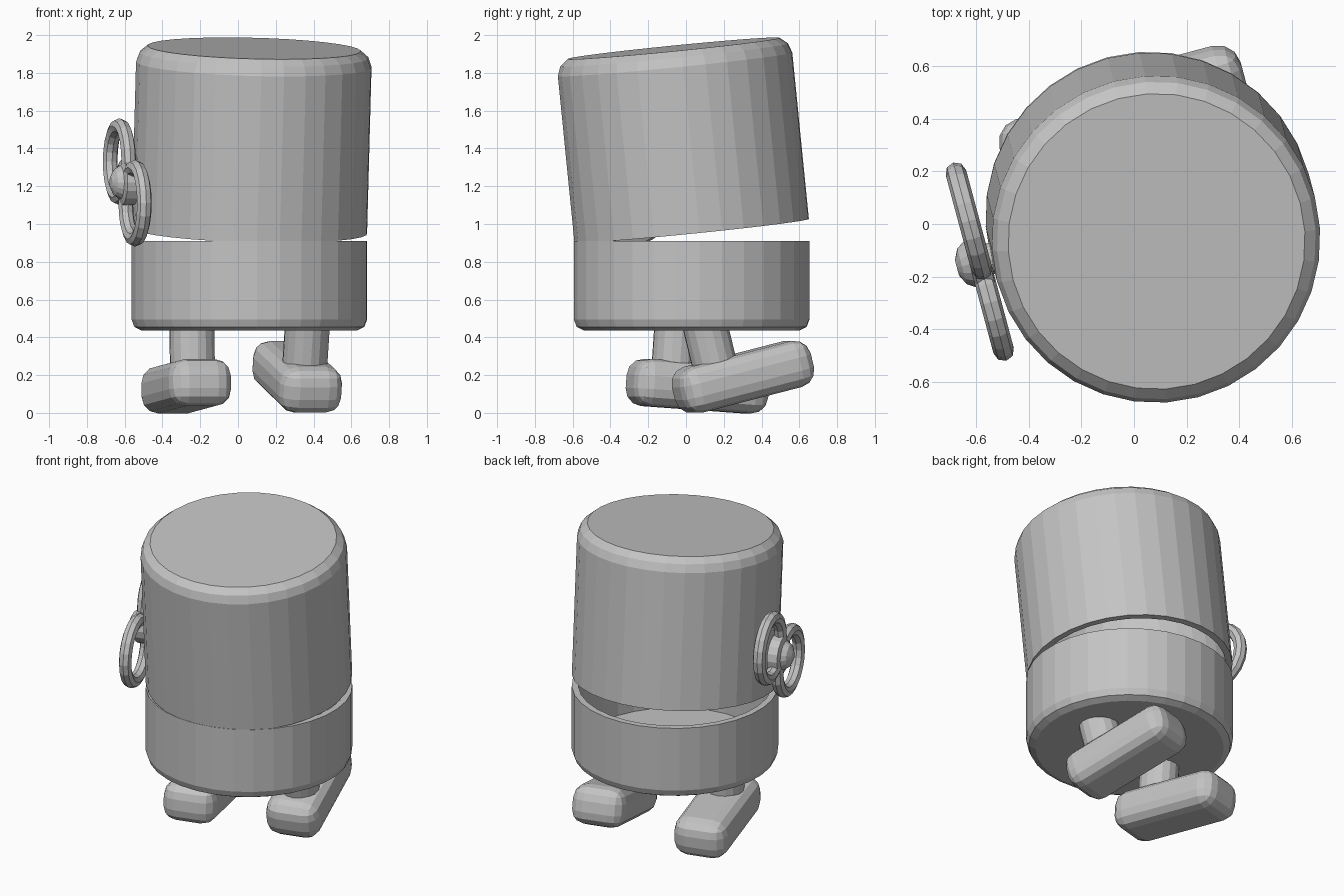
import bpy, bmesh
from math import radians, sin, cos, pi
from mathutils import Matrix

cube = bpy.data.objects.get("Cube")
if cube:
    bpy.data.objects.remove(cube)

grey = bpy.data.materials.new("plain grey")
grey.use_nodes = True
grey.diffuse_color = (0.55, 0.55, 0.55, 1)
bsdf = next(n for n in grey.node_tree.nodes if n.type == 'BSDF_PRINCIPLED')
bsdf.inputs["Base Color"].default_value = grey.diffuse_color


def place(x, y, z, pitch=0):
    return Matrix.Translation((x, y, z)) @ Matrix.Rotation(radians(pitch), 4, 'X')


# The whole toy is turned a little about the vertical
ROOT = Matrix.Translation((0.06, 0.03, 0)) @ Matrix.Rotation(radians(15), 4, 'Z')


def finish(name, bm, matrix):
    bmesh.ops.recalc_face_normals(bm, faces=bm.faces)
    mesh = bpy.data.meshes.new(name)
    bm.to_mesh(mesh)
    bm.free()
    mesh.materials.append(grey)
    obj = bpy.data.objects.new(name, mesh)
    obj.matrix_world = ROOT @ matrix
    bpy.context.collection.objects.link(obj)
    return obj


def lathe(name, profile, matrix, sides=32):
    """Turn (radius, height) points about z and cap both ends."""
    bm = bmesh.new()
    rings = []
    for r, h in profile:
        rings.append([bm.verts.new((r * cos(2 * pi * i / sides),
                                    r * sin(2 * pi * i / sides), h))
                      for i in range(sides)])
    for a, b in zip(rings, rings[1:]):
        for i in range(sides):
            j = (i + 1) % sides
            bm.faces.new((a[i], a[j], b[j], b[i]))
    bm.faces.new(rings[0])
    bm.faces.new(rings[-1])
    return finish(name, bm, matrix)


def torus(name, major, minor, matrix, n=20, m=8):
    bm = bmesh.new()
    rings = []
    for i in range(n):
        a = 2 * pi * i / n
        ring = []
        for k in range(m):
            b = 2 * pi * k / m
            r = major + minor * cos(b)
            ring.append(bm.verts.new((r * cos(a), r * sin(a), minor * sin(b))))
        rings.append(ring)
    for i in range(n):
        p, q = rings[i], rings[(i + 1) % n]
        for k in range(m):
            l = (k + 1) % m
            bm.faces.new((p[k], q[k], q[l], p[l]))
    return finish(name, bm, matrix)


def rounded_box(name, size, bevel, matrix):
    bm = bmesh.new()
    bmesh.ops.create_cube(bm, size=1, matrix=Matrix.Diagonal((*size, 1)))
    bmesh.ops.bevel(bm, geom=bm.edges[:], offset=bevel, segments=3,
                    profile=0.5, affect='EDGES')
    return finish(name, bm, matrix)


# Hollow lower body with a rounded bottom edge
lathe("lower_body", [(0.57, 0), (0.61, 0.02), (0.625, 0.06), (0.625, 0.475),
                     (0.585, 0.475), (0.585, 0.05)], place(0, 0, 0.435))

# Hollow upper body, tipped forward like an opening jaw
upper = place(0, 0, 0.965, 5.9)
lathe("upper_body", [(0.585, 0.93), (0.585, 0), (0.625, 0), (0.625, 0.885),
                     (0.607, 0.935), (0.565, 0.97)], upper)

# Legs swing from the hips, each with its foot
for side, x, pitch in (("right", -0.315, -4), ("left", 0.315, 14)):
    hip = place(x, 0, 0.42, pitch)
    lathe(side + "_leg", [(0.12, -0.25), (0.12, 0.06)], hip, 16)
    rounded_box(side + "_foot", (0.34, 0.74, 0.25), 0.09,
                hip @ Matrix.Translation((0, 0.135, -0.27)))

# Wind-up key on the side: two ring handles, a hub and a domed cap
key = place(-0.669, 0, 1.22) @ Matrix.Rotation(radians(-90), 4, 'Y')
for label, s in (("back", 1), ("front", -1)):
    torus("key_ring_" + label, 0.19, 0.04,
          key @ Matrix.Translation((s * 0.11, s * 0.16, 0)))
lathe("key_hub", [(0.06, -0.12), (0.06, -0.04), (0.12, -0.035), (0.12, 0.03),
                  (0.09, 0.04), (0.07, 0.07), (0.03, 0.09)], key, 16)
